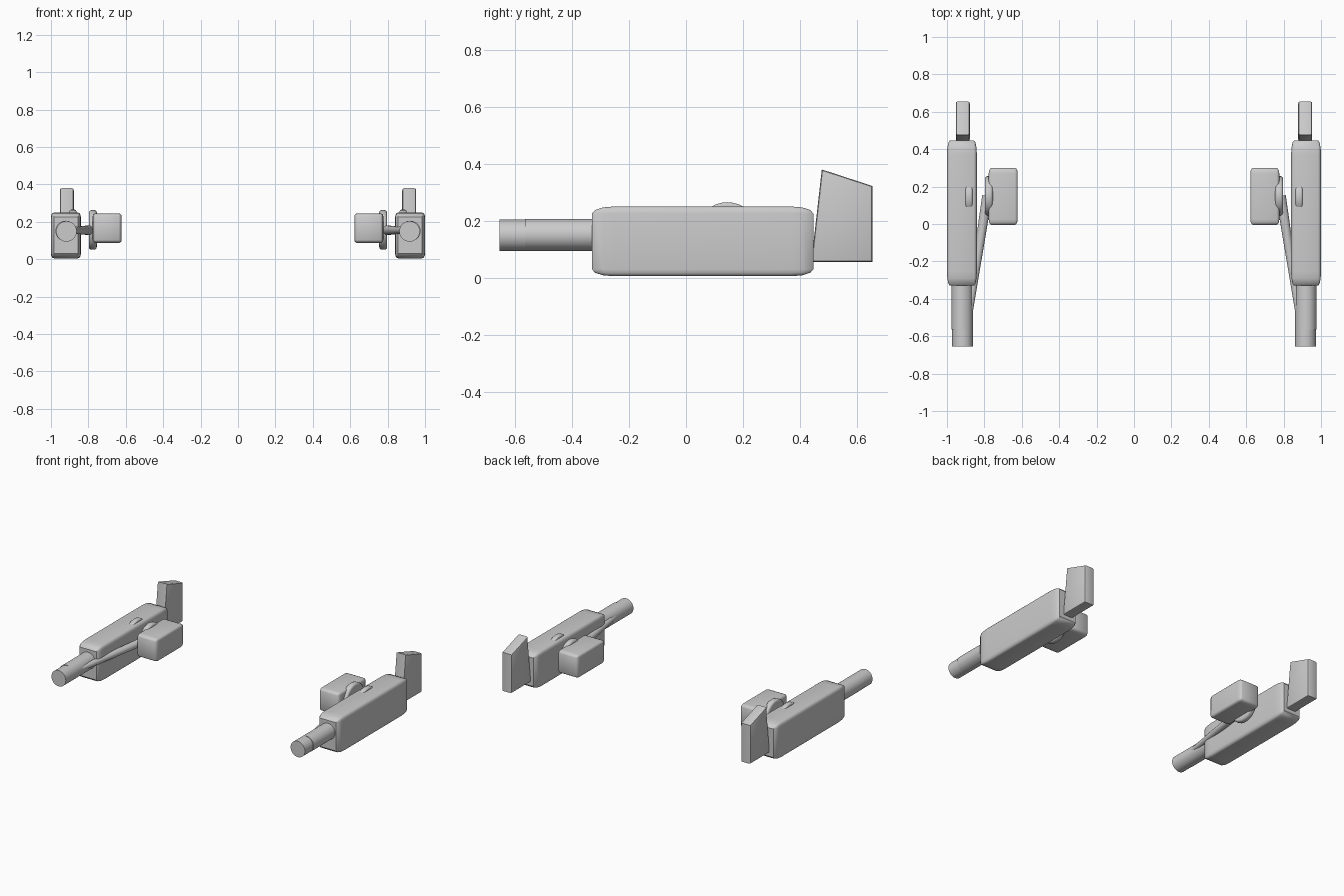
import bpy, bmesh
from mathutils import Matrix, Vector

cube = bpy.data.objects.get("Cube")
if cube:
    bpy.data.objects.remove(cube, do_unlink=True)

grey = bpy.data.materials.new("plain_grey")
grey.use_nodes = True
COLOUR = (0.6, 0.6, 0.6, 1)
grey.diffuse_color = COLOUR
grey.node_tree.nodes["Principled BSDF"].inputs["Base Color"].default_value = COLOUR


def finish(name, bm):
    """Store the mesh, mirror it to the other side and shade it."""
    bmesh.ops.recalc_face_normals(bm, faces=bm.faces)
    mesh = bpy.data.meshes.new(name)
    bm.to_mesh(mesh)
    bm.free()
    mesh.materials.append(grey)
    ob = bpy.data.objects.new(name, mesh)
    bpy.context.collection.objects.link(ob)
    bpy.ops.object.select_all(action='DESELECT')
    ob.select_set(True)
    bpy.context.view_layer.objects.active = ob
    bpy.ops.object.shade_smooth_by_angle(angle=0.6)
    mirror = ob.modifiers.new("Mirror", 'MIRROR')
    mirror.use_mirror_merge = False
    return ob


def soft_box(name, low, high, round_by=0.1):
    """Box rounded as a unit cube, then stretched to its two corners."""
    low, high = Vector(low), Vector(high)
    bm = bmesh.new()
    bmesh.ops.create_cube(bm, size=1)
    bmesh.ops.bevel(bm, geom=bm.edges[:], offset=round_by, segments=3,
                    profile=0.5, affect='EDGES')
    bmesh.ops.scale(bm, vec=high - low, verts=bm.verts)
    bmesh.ops.translate(bm, vec=(low + high) / 2, verts=bm.verts)
    return finish(name, bm)


def rod(name, start, end, r1, r2, rim=0):
    """Capped cylinder or cone between two points, with an optional round rim."""
    start, end = Vector(start), Vector(end)
    axis = end - start
    bm = bmesh.new()
    bmesh.ops.create_cone(bm, cap_ends=True, segments=32, radius1=r1,
                          radius2=r2, depth=axis.length)
    if rim:
        edges = {e for f in bm.faces if len(f.verts) > 4 for e in f.edges}
        bmesh.ops.bevel(bm, geom=list(edges), offset=rim, segments=3,
                        profile=0.5, affect='EDGES')
    turn = axis.to_track_quat('Z', 'Y').to_matrix().to_4x4()
    bm.transform(Matrix.Translation((start + end) / 2) @ turn)
    return finish(name, bm)


# Main housing and side pod
soft_box("body", (0.84, -0.33, 0.005), (1.0, 0.447, 0.25))
soft_box("side_pod", (0.622, -0.005, 0.087), (0.777, 0.30, 0.245))

# Barrel with a slightly offset sleeve
rod("barrel", (0.917, -0.655, 0.149), (0.917, -0.2, 0.149), 0.055, 0.055)
rod("barrel_sleeve", (0.921, -0.565, 0.151), (0.921, -0.2, 0.151), 0.055, 0.055)

# Slanting strut and the two pivot discs
rod("strut", (0.885, -0.5, 0.155), (0.785, 0.15, 0.155), 0.018, 0.027)
rod("outer_pivot", (0.864, 0.145, 0.157), (0.901, 0.145, 0.157), 0.108, 0.108, 0.009)
rod("inner_pivot", (0.755, 0.15, 0.157), (0.797, 0.15, 0.157), 0.106, 0.106, 0.014)

# Flared stock: side profile extruded across its thickness
profile = [(0.44, 0.055), (0.655, 0.055), (0.655, 0.322), (0.477, 0.38)]
bm = bmesh.new()
face = bm.faces.new([bm.verts.new((0.878, y, z)) for y, z in profile])
side = bmesh.ops.extrude_face_region(bm, geom=[face])["geom"]
bmesh.ops.translate(bm, vec=(0.075, 0, 0),
                    verts=[v for v in side if isinstance(v, bmesh.types.BMVert)])
long_edges = [e for e in bm.edges if abs(e.verts[0].co.x - e.verts[1].co.x) < 0.001]
bmesh.ops.bevel(bm, geom=long_edges, offset=0.01, segments=2, profile=0.5,
                affect='EDGES')
finish("stock", bm)
